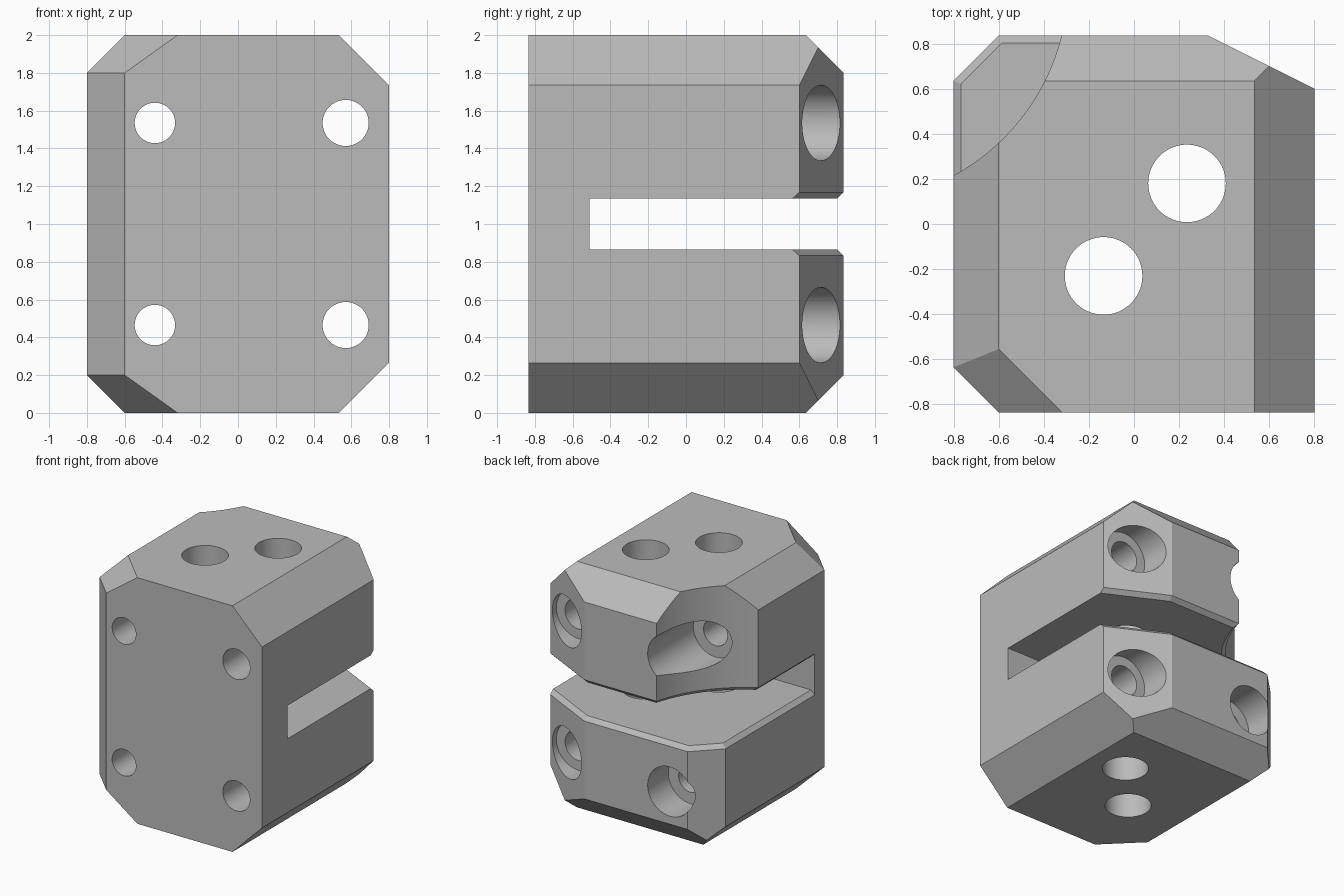
import bpy, bmesh, math
from mathutils import Vector, Matrix

cube = bpy.data.objects.get("Cube")
if cube:
    bpy.data.objects.remove(cube, do_unlink=True)

X, Y, H = 0.80, 0.835, 2.0
MID = H / 2
SLOT = 0.135       # half height of the slot
SLOT_END = -0.51


def to_object(name, bm):
    bmesh.ops.recalc_face_normals(bm, faces=bm.faces)
    mesh = bpy.data.meshes.new(name)
    bm.to_mesh(mesh)
    bm.free()
    obj = bpy.data.objects.new(name, mesh)
    bpy.context.collection.objects.link(obj)
    return obj


def box(lo, hi):
    bm = bmesh.new()
    bmesh.ops.create_cube(bm, size=1)
    lo, hi = Vector(lo), Vector(hi)
    for v in bm.verts:
        v.co = (lo + hi) / 2 + v.co * (hi - lo)
    return bm


def slice_off(bm, point, normal):
    """Cut a convex solid with a plane and cap it."""
    cut = bmesh.ops.bisect_plane(
        bm, geom=bm.verts[:] + bm.edges[:] + bm.faces[:], dist=1e-5,
        plane_co=point, plane_no=Vector(normal).normalized(), clear_outer=True)
    edges = [e for e in cut["geom_cut"] if isinstance(e, bmesh.types.BMEdge)]
    bmesh.ops.edgeloop_fill(bm, edges=edges)


def cut_away(cutter):
    """Subtract the cutter from the block and discard it."""
    mod = block.modifiers.new("cut", "BOOLEAN")
    mod.operation = "DIFFERENCE"
    mod.solver = "EXACT"
    mod.object = cutter
    bpy.context.view_layer.objects.active = block
    bpy.ops.object.modifier_apply(modifier=mod.name)
    bpy.data.objects.remove(cutter, do_unlink=True)


def round_cutter(center, r1, r2, length, along_y=False, segments=64):
    """Cylinder or cone starting at center, running along +z or +y."""
    bm = bmesh.new()
    turn = Matrix.Rotation(-math.pi / 2, 4, "X") if along_y else Matrix()
    place = Matrix.Translation(center) @ turn @ Matrix.Translation((0, 0, length / 2))
    bmesh.ops.create_cone(bm, cap_ends=True, segments=segments, radius1=r1,
                          radius2=r2, depth=length, matrix=place)
    return to_object("round_cutter", bm)


# Chamfered block
bm = box((-X, -Y, 0), (X, Y, H))
slice_off(bm, (-X, -0.635, 0), (-1, -1, 0))      # front vertical corner
slice_off(bm, (-X, 0.635, 0), (-1, 1, 0))        # back vertical corner
slice_off(bm, (X, 0.60, 0), (1, 2, 0))           # long slanted back corner
for side in (-1, 1):
    z = MID + side * MID
    slice_off(bm, (0.535, 0, z), (1, 0, side))
    slice_off(bm, (-0.60, 0, z), (-1, 0, side))
    slice_off(bm, (0, 0.635, z), (0, 1, side))
    slice_off(bm, (-0.60, -0.555, z), (-1, -1, 1.4 * side))
block = to_object("clamp_block", bm)

# Slot open at the back and both sides
cut_away(to_object("slot_cutter", box((-1.2, SLOT_END, MID - SLOT), (1.2, 1.2, MID + SLOT))))

# Chamfer around the slot mouth, swept along the outline with mitred corners
path = [Vector(p) for p in ((1.0, 0.50), (0.33, Y), (-0.60, Y), (-X, 0.635), (-X, SLOT_END))]
normals = []
for a, b in zip(path, path[1:]):
    d = (b - a).normalized()
    normals.append(Vector((d.y, -d.x)))
bm = bmesh.new()
rings = []
for i, p in enumerate(path):
    n0, n1 = normals[max(i - 1, 0)], normals[min(i, len(normals) - 1)]
    miter = (n0 + n1) / (1 + n0.dot(n1))
    ring = []
    for offset, side in ((-0.08, -1), (0.1, -1), (0.1, 1), (-0.08, 1)):
        q = p + miter * offset
        ring.append(bm.verts.new((q.x, q.y, MID + side * (SLOT + 0.033 + offset))))
    rings.append(ring)
for r0, r1 in zip(rings, rings[1:]):
    for k in range(4):
        j = (k + 1) % 4
        bm.faces.new((r0[k], r0[j], r1[j], r1[k]))
bm.faces.new(rings[0])
bm.faces.new(rings[-1][::-1])
cut_away(to_object("mouth_cutter", bm))

# Round scallop in the upper jaw, with its lower edge chamfered
center, radius = (-1.268, 1.0715, MID), 0.976
cut_away(round_cutter(center, radius, radius, 1.2, segments=160))
rise = SLOT + 0.033
cut_away(round_cutter(center, radius + rise, radius, rise, segments=160))

# Vertical through holes
for x, y in ((0.235, 0.18), (-0.135, -0.23)):
    cut_away(round_cutter((x, y, -0.2), 0.172, 0.172, 2.4))

# Counterbored bolt holes from front to back
for z, left_seat in ((1.535, 0.25), (0.465, 0.57)):
    for x, r, seat in ((-0.44, 0.107, left_seat), (0.57, 0.122, 0.565)):
        cut_away(round_cutter((x, -1.2, z), r, r, 2.4, along_y=True))
        cut_away(round_cutter((x, seat, z), 0.2, 0.2, 1.0, along_y=True))

# Grey material
grey = bpy.data.materials.new("plain_grey")
grey.use_nodes = True
color = (0.5, 0.5, 0.5, 1)
grey.diffuse_color = color
grey.node_tree.nodes["Principled BSDF"].inputs["Base Color"].default_value = color
block.data.materials.clear()
block.data.materials.append(grey)
for face in block.data.polygons:
    face.material_index = 0

# Smooth round surfaces, crisp chamfers
bpy.ops.object.select_all(action="DESELECT")
block.select_set(True)
bpy.context.view_layer.objects.active = block
bpy.ops.object.shade_smooth_by_angle(angle=math.radians(12))
